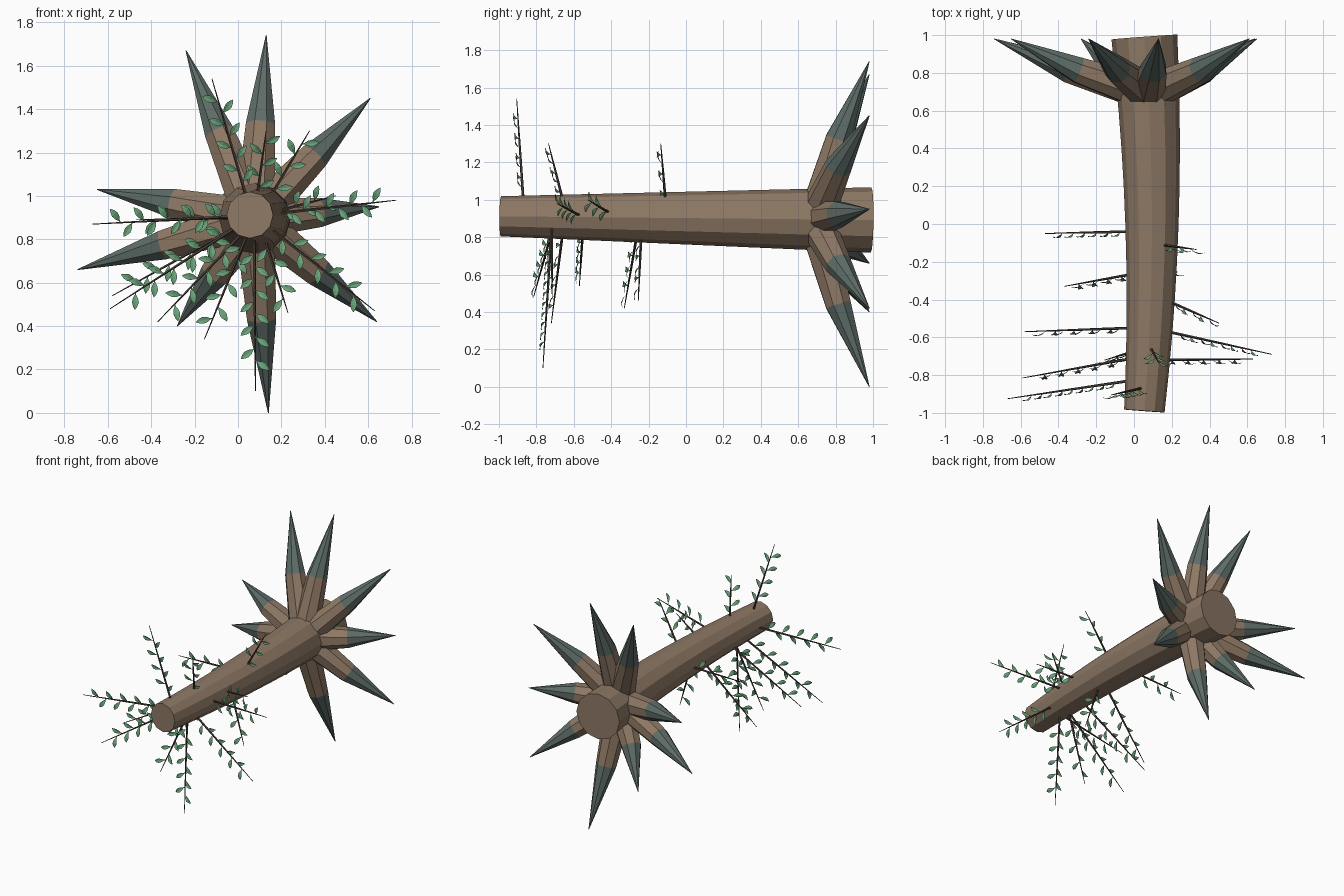
import bpy, bmesh, math
from mathutils import Vector

cube = bpy.data.objects.get("Cube")
if cube:
    bpy.data.objects.remove(cube)


def material(name, r, g, b):
    mat = bpy.data.materials.new(name)
    mat.use_nodes = True
    mat.diffuse_color = (r, g, b, 1)
    mat.node_tree.nodes["Principled BSDF"].inputs["Base Color"].default_value = (r, g, b, 1)
    return mat


bark = material("brown bark", 0.27, 0.19, 0.13)
root_tip = material("dark grey green", 0.11, 0.15, 0.135)
twig_bark = material("dark twig brown", 0.075, 0.053, 0.042)
leaf_green = material("leaf green", 0.14, 0.36, 0.19)


def finish(name, bm, *mats):
    mesh = bpy.data.meshes.new(name)
    bm.to_mesh(mesh)
    bm.free()
    for mat in mats:
        mesh.materials.append(mat)
    obj = bpy.data.objects.new(name, mesh)
    bpy.context.collection.objects.link(obj)
    return obj


def tube(bm, points, radii, sides, spin=0.0, mat_from=None):
    """Faceted tube whose rings stand square to the path."""
    points = [Vector(p) for p in points]
    last = len(points) - 1
    rings = []
    for i, p in enumerate(points):
        t = (points[min(i + 1, last)] - points[max(i - 1, 0)]).normalized()
        ref = Vector((0, 0, 1)) if abs(t.y) > 0.9 else Vector((0, 1, 0))
        u = t.cross(ref).normalized()
        v = t.cross(u)
        ring = []
        for k in range(sides):
            a = 2 * math.pi * k / sides + spin
            ring.append(bm.verts.new(p + radii[i] * (u * math.cos(a) + v * math.sin(a))))
        rings.append(ring)
    for i in range(last):
        for k in range(sides):
            j = (k + 1) % sides
            face = bm.faces.new((rings[i][k], rings[i][j], rings[i + 1][j], rings[i + 1][k]))
            if mat_from is not None and i >= mat_from:
                face.material_index = 1
    bm.faces.new(rings[0][::-1])
    cap = bm.faces.new(rings[-1])
    cap.material_index = 0 if mat_from is None else 1
    bmesh.ops.recalc_face_normals(bm, faces=bm.faces)


def axis(y):
    """Centre of the gently bowed trunk at a given y."""
    return Vector((0.054 + 0.041 * (1 - y * y), y, 0.902 - 0.01 * y))


def trunk_radius(y):
    return 0.141 + 0.034 * y


# Trunk
bm = bmesh.new()
stations = [-0.99 + 0.198 * i for i in range(11)]
tube(bm, [axis(y) for y in stations], [trunk_radius(y) for y in stations], 12)
finish("trunk", bm, bark)

# Roots: a brown stub and a dark pointed end
root_ends = [(0.13, 1.74), (-0.24, 1.67), (-0.65, 1.03), (-0.74, 0.66), (-0.28, 0.40),
             (0.14, 0.0), (0.64, 0.42), (0.65, 0.95), (0.61, 1.45)]
for n, (x, z) in enumerate(root_ends):
    start = axis(0.69)
    tip = Vector((x, 0.98, z))
    middle = start.lerp(tip, 0.51)
    middle.y = 0.815
    bm = bmesh.new()
    tube(bm, [start, middle, tip], [0.1, 0.073, 0.002], 8, math.pi / 8, mat_from=1)
    finish(f"root_{n + 1}", bm, bark, root_tip)


def add_leaf(bm, base, along, normal):
    """Pointed blade with a centre fold, curling towards its normal."""
    across = along.cross(normal).normalized()
    rows = []
    for t, w in ((0, 0.002), (0.15, 0.003), (0.35, 0.012), (0.6, 0.016), (0.82, 0.01), (1, 0.001)):
        mid = base + along * 0.082 * t + normal * 0.022 * math.sin(2.2 * t)
        rows.append([bm.verts.new(mid + across * w * s + normal * 0.25 * w * abs(s))
                     for s in (-1, 0, 1)])
    for a, b in zip(rows, rows[1:]):
        for k in (0, 1):
            bm.faces.new((a[k], a[k + 1], b[k + 1], b[k]))


# Twigs: height along the trunk where each begins, then its tip
twigs = [(-0.87, -0.12, -0.905, 1.54), (-0.66, 0.13, -0.735, 1.30), (-0.11, 0.33, -0.135, 1.30),
         (-0.57, 0.73, -0.69, 0.98), (-0.41, 0.45, -0.525, 1.0), (-0.72, 0.63, -0.715, 0.47),
         (-0.04, -0.47, -0.05, 0.89), (-0.26, -0.37, -0.33, 0.42), (-0.55, -0.58, -0.57, 0.54),
         (-0.71, -0.59, -0.815, 0.48), (-0.83, -0.67, -0.925, 0.87), (-0.66, -0.155, -0.72, 0.34),
         (-0.72, 0.08, -0.765, 0.10), (-0.24, 0.23, -0.255, 0.46)]
for n, (y, *end) in enumerate(twigs):
    tip = Vector(end)
    centre = axis(y)
    out = tip - centre
    out.y = 0
    start = centre + out.normalized() * trunk_radius(y) * 0.8
    bm = bmesh.new()
    tube(bm, [start, start.lerp(tip, 0.5), tip], [0.008, 0.006, 0.002], 5)
    finish(f"twig_{n + 1}", bm, twig_bark)

    # Leaves alternate along each side of the twig
    length = (tip - start).length
    d = (tip - start).normalized()
    side = d.cross(Vector((0, 1, 0))).normalized()
    normal = d.cross(side).normalized()
    if normal.y > 0:
        normal.negate()
    count = max(5, round(length * 0.72 / 0.052))
    bm = bmesh.new()
    for k in range(count):
        base = start + d * length * (0.12 + 0.68 * k / (count - 1))
        turn = side if k % 2 else -side
        add_leaf(bm, base, (d * 0.6 + turn * 0.8).normalized(), normal)
    finish(f"leaves_{n + 1}", bm, leaf_green)
